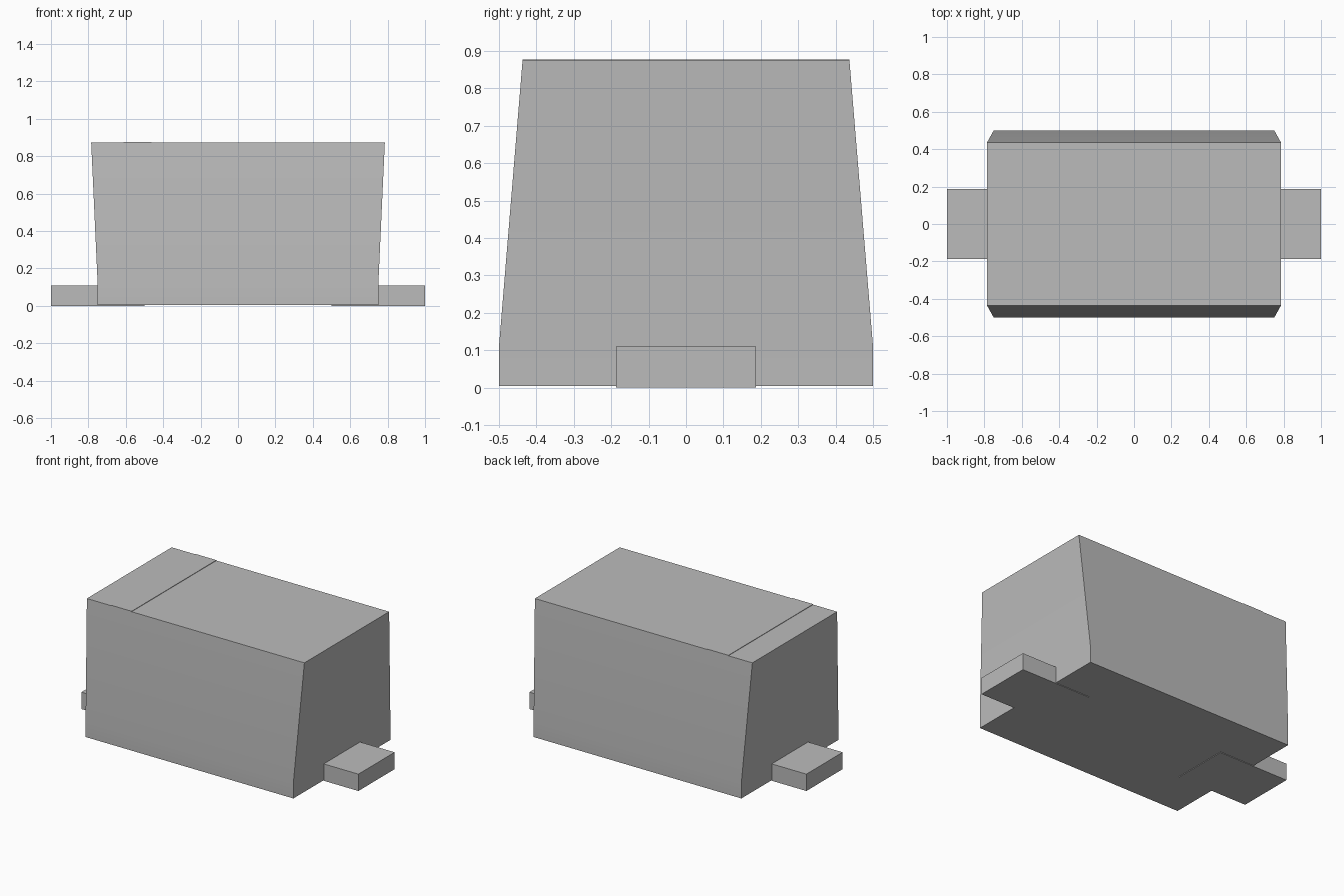
import bpy
import bmesh

if "Cube" in bpy.data.objects:
    bpy.data.objects.remove(bpy.data.objects["Cube"], do_unlink=True)

# Single neutral grey
grey = bpy.data.materials.new("neutral_grey")
grey.use_nodes = True
colour = (0.5, 0.5, 0.5, 1)
grey.diffuse_color = colour
grey.node_tree.nodes["Principled BSDF"].inputs["Base Color"].default_value = colour


def loft(name, sections, x=0):
    """Closed solid through rectangular sections (half width, half depth, z)."""
    bm = bmesh.new()
    rings = [[bm.verts.new((x + sx * w, sy * d, z))
              for sx, sy in ((-1, -1), (1, -1), (1, 1), (-1, 1))]
             for w, d, z in sections]
    for low, high in zip(rings, rings[1:]):
        for i in range(4):
            j = (i + 1) % 4
            bm.faces.new((low[i], low[j], high[j], high[i]))
    bm.faces.new(rings[0][::-1])
    bm.faces.new(rings[-1])
    mesh = bpy.data.meshes.new(name)
    bm.to_mesh(mesh)
    bm.free()
    mesh.materials.append(grey)
    obj = bpy.data.objects.new(name, mesh)
    bpy.context.collection.objects.link(obj)
    return obj


# Housing: upright foot, then sides leaning in and ends flaring out
body = loft("body", [(0.75, 0.5, 0.004), (0.75, 0.5, 0.11), (0.785, 0.437, 0.874)])
bpy.ops.object.select_all(action="DESELECT")
body.select_set(True)
bpy.context.view_layer.objects.active = body
bpy.ops.object.shade_smooth_by_angle()

# Thin marker band across the top
loft("marker_band", [(0.075, 0.437, 0.87), (0.075, 0.437, 0.877)], x=-0.537)

# Flat terminals reaching under the housing at both ends
for side, x in (("left", 0.75), ("right", -0.75)):
    loft(side + "_terminal", [(0.25, 0.187, 0), (0.25, 0.187, 0.11)], x=x)
